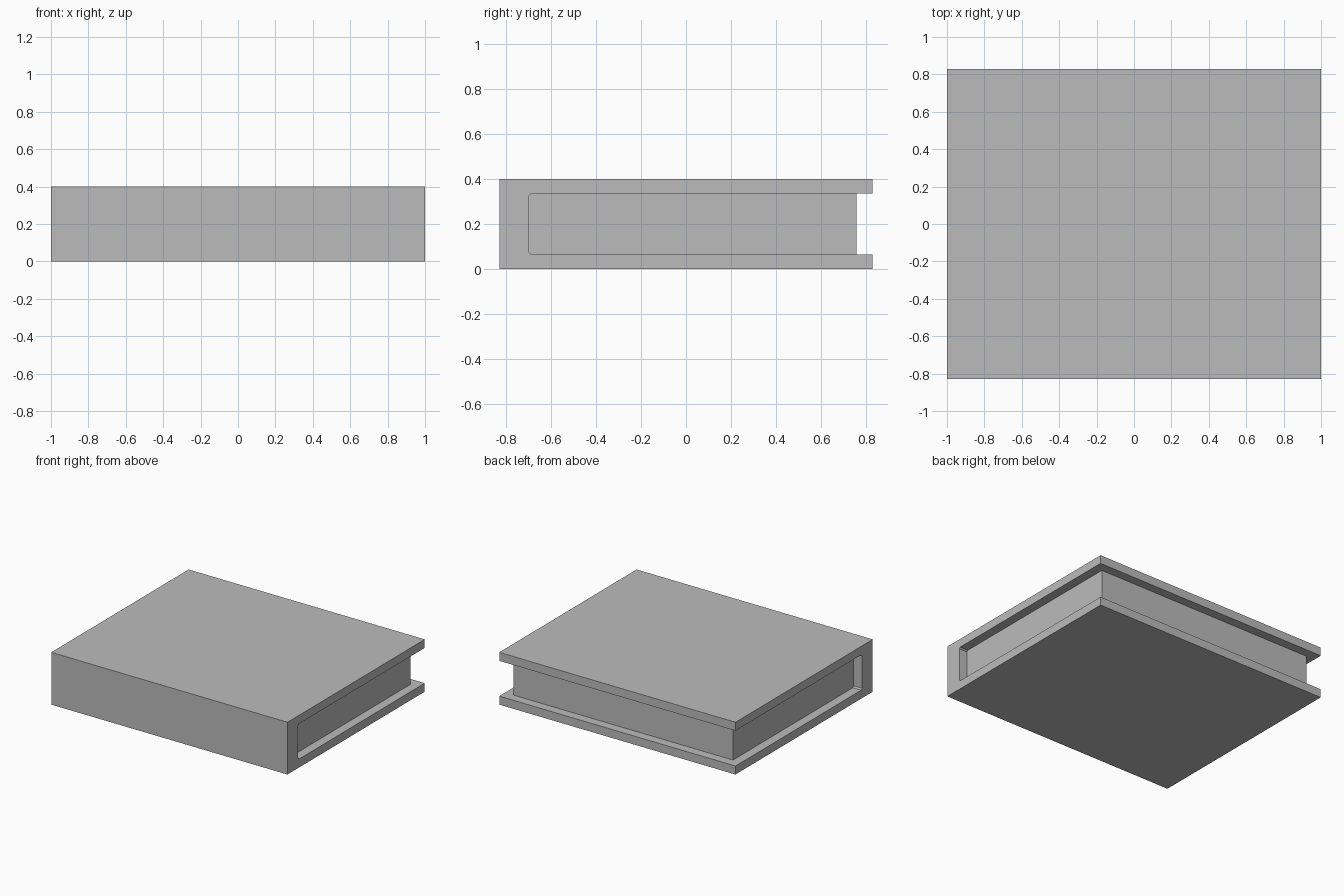
import bpy
import bmesh

if "Cube" in bpy.data.objects:
    bpy.data.objects.remove(bpy.data.objects["Cube"], do_unlink=True)

HALF_X, HALF_Y, HEIGHT = 1.0, 0.83, 0.4
BOARD, SPINE, OVERHANG, FILLET = 0.065, 0.13, 0.07, 0.01

grey = bpy.data.materials.new("plain_grey")
grey.use_nodes = True
colour = (0.5, 0.5, 0.5, 1)
grey.diffuse_color = colour
grey.node_tree.nodes["Principled BSDF"].inputs["Base Color"].default_value = colour


def extrude_profile(name, points, half_width):
    """Extrude a side profile of (y, z) points along x."""
    bm = bmesh.new()
    face = bm.faces.new([bm.verts.new((-half_width, y, z)) for y, z in points])
    result = bmesh.ops.extrude_face_region(bm, geom=[face])
    moved = [v for v in result["geom"] if isinstance(v, bmesh.types.BMVert)]
    bmesh.ops.translate(bm, verts=moved, vec=(2 * half_width, 0, 0))
    bmesh.ops.recalc_face_normals(bm, faces=bm.faces)
    mesh = bpy.data.meshes.new(name)
    bm.to_mesh(mesh)
    bm.free()
    mesh.materials.append(grey)
    obj = bpy.data.objects.new(name, mesh)
    bpy.context.collection.objects.link(obj)
    return obj


# Cover: two boards joined by a thick spine, with eased inner corners
inner = SPINE - HALF_Y
low, high = BOARD, HEIGHT - BOARD
extrude_profile("book_cover", [
    (-HALF_Y, 0), (HALF_Y, 0), (HALF_Y, low),
    (inner + FILLET, low), (inner, low + FILLET),
    (inner, high - FILLET), (inner + FILLET, high),
    (HALF_Y, high), (HALF_Y, HEIGHT), (-HALF_Y, HEIGHT),
], HALF_X)

# Page block: set back from the open edges of the cover
fore_edge = HALF_Y - OVERHANG
extrude_profile("page_block", [
    (inner + FILLET, low), (fore_edge, low), (fore_edge, high),
    (inner + FILLET, high), (inner, high - FILLET), (inner, low + FILLET),
], HALF_X - OVERHANG)
